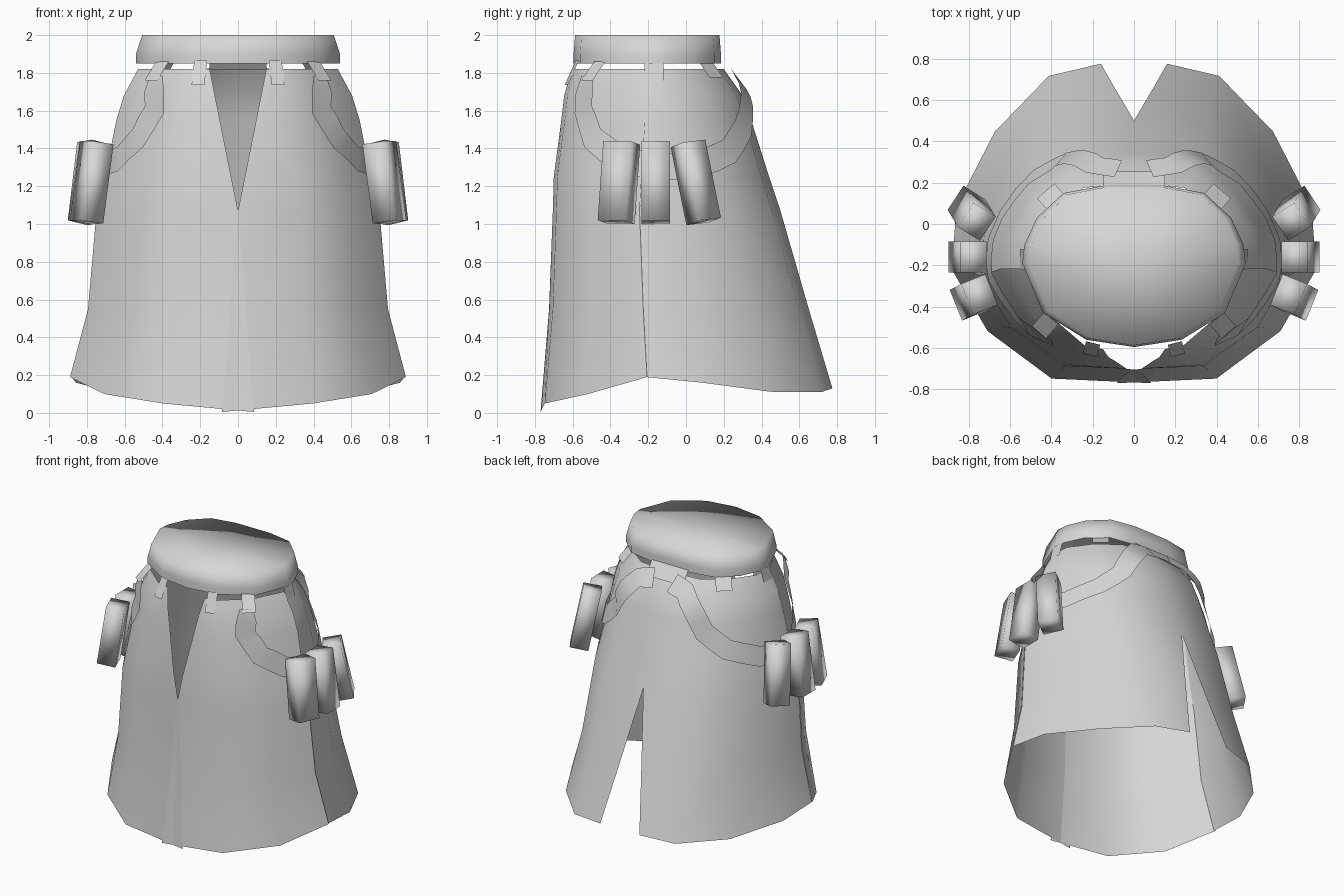
import bpy, bmesh, math
from mathutils import Vector, Matrix

if "Cube" in bpy.data.objects:
    bpy.data.objects.remove(bpy.data.objects["Cube"])

grey = bpy.data.materials.new("cloth_grey")
grey.diffuse_color = (0.68, 0.68, 0.68, 1)
grey.use_nodes = True
grey.node_tree.nodes["Principled BSDF"].inputs["Base Color"].default_value = grey.diffuse_color

# skirt cross-section columns (half): sideways, depth, hem height
COLS = [(0, -1, .005), (.45, -.96, .05), (.80, -.55, .10), (1, 0, .19),
        (.97, .3, .16), (.76, .667, .112), (.466, .94, .11), (0, 1, .13)]
# skirt levels: height, half width, front y, back y, side y
LEVELS = [(1.82, .525, -.605, .20, -.22), (1.68, .60, -.645, .30, -.22),
          (1.55, .64, -.66, .345, -.22), (1.25, .70, -.70, .44, -.24),
          (1.07, .745, -.705, .50, -.25), (.55, .79, -.725, .65, -.23),
          (.13, .885, -.77, .775, -.21)]


def make(name, verts, faces, smooth=True):
    me = bpy.data.meshes.new(name)
    me.from_pydata([tuple(v) for v in verts], [], faces)
    me.materials.append(grey)
    bm = bmesh.new()
    bm.from_mesh(me)
    bmesh.ops.remove_doubles(bm, verts=bm.verts, dist=1e-5)
    bmesh.ops.recalc_face_normals(bm, faces=bm.faces)
    bm.to_mesh(me)
    bm.free()
    for p in me.polygons:
        p.use_smooth = smooth
    ob = bpy.data.objects.new(name, me)
    bpy.context.collection.objects.link(ob)
    return ob


def grid(rows, cols, start=0):
    return [(start + r * cols + c, start + r * cols + c + 1,
             start + (r + 1) * cols + c + 1, start + (r + 1) * cols + c)
            for r in range(rows - 1) for c in range(cols - 1)]


def node(c, l):
    u, v, hem = COLS[c]
    z, w, yf, yb, ys = LEVELS[l]
    if l == len(LEVELS) - 1:
        z = hem
    x = u * w
    y = ys + (v * (yb - ys) if v > 0 else -v * (yf - ys))
    if c == 0:      # neck opening above, crossed edges below
        x = .15 * (z - 1.07) / .75 if z > 1.07 else -.085 * (1.07 - z) / 1.07
    if c == 7:      # back slit
        x = max(0, .16 * (1.07 - z) / .94)
    return Vector((x, y, z))


def surf(s, z):
    c = min(int(s), 6)
    l = 0
    while l < len(LEVELS) - 2 and LEVELS[l + 1][0] > z:
        l += 1
    t = (LEVELS[l][0] - z) / (LEVELS[l][0] - LEVELS[l + 1][0])
    a, b = node(c, l).lerp(node(c, l + 1), t), node(c + 1, l).lerp(node(c + 1, l + 1), t)
    return a.lerp(b, s - c)


def normal(s, z):
    ds = surf(min(s + .3, 7), z) - surf(max(s - .3, 0), z)
    return ds.cross(surf(s, z + .05) - surf(s, z - .05)).normalized()


def flip(verts, side):
    return [Vector((v.x * side, v.y, v.z)) for v in verts]


def plate(name, centre, out, w, h, lean, side):
    # thin hanging tab facing along out
    out = Vector((out[0], out[1], 0)).normalized()
    across = Vector((-out.y, out.x, 0)) * w / 2
    c = Vector(centre)
    top, bot = c + Vector((0, 0, h / 2)) - out * lean, c - Vector((0, 0, h / 2)) + out * lean
    make(name, flip([top - across, top + across, bot + across, bot - across], side),
         [(0, 1, 2, 3)], False)


# strap path over the skirt: column position, height, stand-off
PATH = [(1.75, 1.76, .06), (1.65, 1.60, .03), (1.95, 1.45, .02), (2.55, 1.34, .02),
        (3.3, 1.30, .02), (4.3, 1.30, .02), (5.15, 1.38, .02), (5.75, 1.50, .022),
        (6.05, 1.64, .045), (6.3, 1.73, .05), (6.72, 1.76, .04)]
n = len(LEVELS)

for side, tag in ((1, "right"), (-1, "left")):
    # front skirt panel, lapping over the back at the side seam
    front = [node(c, l) for l in range(n) for c in range(4)]
    for l in range(n):
        front[l * 4 + 3] += Vector((.004, .004, 0))
    make("front_panel_" + tag, flip(front, side), grid(n, 4))

    # strap over the skirt
    pts = []
    for a, b in zip(PATH, PATH[1:]):
        pts += [tuple(p + (q - p) * k / 2 for p, q in zip(a, b)) for k in range(2)]
    pts.append(PATH[-1])
    verts = []
    for i, (s, z, off) in enumerate(pts):
        a, b = pts[max(i - 1, 0)], pts[min(i + 1, len(pts) - 1)]
        nrm = normal(s, z)
        wide = nrm.cross(surf(*b[:2]) - surf(*a[:2])).normalized()
        wide *= .045 if i == 0 else .07
        c = surf(s, z) + nrm * off
        verts += [c - wide, c + wide]
    make("strap_" + tag, flip(verts, side), grid(len(pts), 2))

    # pouches: centre, turn about z, sideways tilt, width
    for i, (x, y, turn, tilt, w) in enumerate([(.775, -.355, -22, -1, .16), (.805, -.16, 0, 0, .15),
                                               (.785, .052, 33, 7, .14)]):
        m = (Matrix.Translation((x, y, 1.22)) @ Matrix.Rotation(math.radians(tilt), 4, 'X')
             @ Matrix.Rotation(math.radians(turn), 4, 'Z')
             @ Matrix.Rotation(math.radians(-8), 4, 'Y'))
        box = [m @ Vector((a * .064, b * w / 2, c * .212)) for c in (-1, 1)
               for a, b in ((-1, -1), (1, -1), (1, 1), (-1, 1))]
        make(f"pouch_{tag}_{i + 1}", flip(box, side),
             [(0, 1, 2, 3), (4, 5, 6, 7)] + [(k, (k + 1) % 4, (k + 1) % 4 + 4, k + 4) for k in range(4)])

    # belt loops
    plate("front_loop_" + tag, (.205, -.605, 1.80), (.25, -1), .07, .13, .03, side)
    plate("front_side_loop_" + tag, (.43, -.49, 1.81), (.7, -.8), .09, .10, .045, side)
    plate("side_loop_" + tag, (.54, -.17, 1.81), (1, 0), .10, .10, .012, side)
    plate("back_side_loop_" + tag, (.40, .13, 1.82), (.7, .8), .11, .09, .04, side)
plate("back_loop", (0, .22, 1.82), (0, 1), .30, .09, .035, 1)

# back skirt panel, whole above the slit
back = [node(c, l) for l in range(n) for c in range(3, 8)]
for l in range(n):
    back[l * 5] += Vector((-.004, -.004, 0))
make("back_panel", back + flip(back, -1), grid(n, 5) + grid(n, 5, len(back)))

# belt with rounded shading and closed top
half = [(0, -.595), (.23, -.56), (.44, -.43), (.54, -.19), (.53, -.1), (.47, .03), (.34, .15), (.15, .185)]
ring = half + [(-x, y) for x, y in reversed(half[1:])]
k = len(ring)
belt = [Vector((x * f, -.2 + (y + .2) * g, z)) for z, f, g in ((1.85, 1, 1), (1.90, 1, 1), (2.0, .94, .98))
        for x, y in ring]
faces = [(r * k + i, r * k + (i + 1) % k, (r + 1) * k + (i + 1) % k, (r + 1) * k + i)
         for r in range(2) for i in range(k)]
belt.append(Vector((0, -.2, 2.0)))
faces += [(2 * k + i, 2 * k + (i + 1) % k, 3 * k) for i in range(k)]
make("belt", belt, faces)
